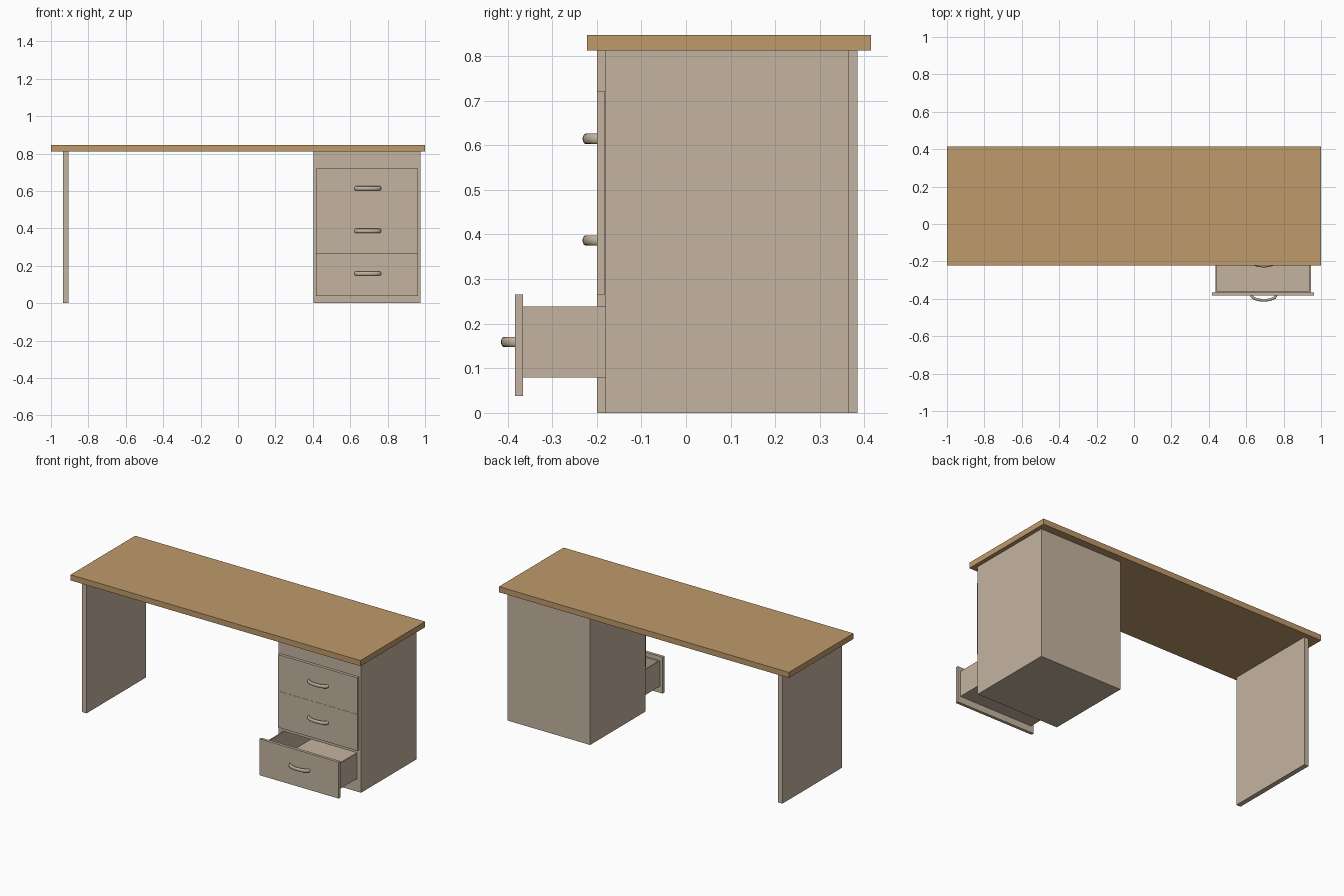
import bpy, bmesh, math
from mathutils import Vector

if "Cube" in bpy.data.objects:
    bpy.data.objects.remove(bpy.data.objects["Cube"])


def material(name, rgb):
    m = bpy.data.materials.new(name)
    m.diffuse_color = (*rgb, 1)
    m.use_nodes = True
    m.node_tree.nodes["Principled BSDF"].inputs["Base Color"].default_value = m.diffuse_color
    return m


WOOD = material("warm wood", (0.52, 0.32, 0.145))
BEIGE = material("beige laminate", (0.558, 0.456, 0.352))


def finish(name, bm, mat):
    bmesh.ops.recalc_face_normals(bm, faces=bm.faces)
    me = bpy.data.meshes.new(name)
    bm.to_mesh(me)
    bm.free()
    me.materials.append(mat)
    ob = bpy.data.objects.new(name, me)
    bpy.context.collection.objects.link(ob)
    return ob


def add_box(bm, x, y, z):
    verts = bmesh.ops.create_cube(bm, size=1)["verts"]
    for v in verts:
        v.co = [(a + b) / 2 + c * (b - a) for (a, b), c in zip((x, y, z), v.co)]
    return verts


def boxes(name, mat, *specs):
    bm = bmesh.new()
    for s in specs:
        add_box(bm, *s)
    return finish(name, bm, mat)


def tray(name, x, y, z, wall):
    """Open-topped drawer box: the top face is inset and pushed down."""
    bm = bmesh.new()
    add_box(bm, x, y, z)
    top = max(bm.faces, key=lambda f: f.calc_center_median().z)
    bmesh.ops.inset_region(bm, faces=[top], thickness=wall)
    inner = bmesh.ops.extrude_discrete_faces(bm, faces=[top])["faces"][0]
    for v in inner.verts:
        v.co.z = z[0] + wall
    return finish(name, bm, BEIGE)


def bow_handle(name, cx, face_y, cz):
    """Bowed pull: an oval section swept along a flattened arc."""
    bm = bmesh.new()
    n, sides, rings = 12, 12, []
    for i in range(n + 1):
        a = math.pi * i / n
        centre = Vector((cx - 0.066 * math.cos(a), face_y + 0.003 - 0.028 * math.sin(a), cz))
        normal = Vector((-0.028 * math.cos(a), -0.066 * math.sin(a), 0)).normalized()
        ring = []
        for k in range(sides):
            b = 2 * math.pi * k / sides
            off = normal * 0.007 * math.cos(b) + Vector((0, 0, 0.0115 * math.sin(b)))
            ring.append(bm.verts.new(centre + off))
        rings.append(ring)
    for r, s in zip(rings, rings[1:]):
        for k in range(sides):
            m = (k + 1) % sides
            bm.faces.new((r[k], r[m], s[m], s[k]))
    bm.faces.new(rings[0])
    bm.faces.new(rings[-1])
    for f in bm.faces:
        f.smooth = len(f.verts) == 4
    return finish(name, bm, BEIGE)


# Desktop and left side panel
boxes("desktop", WOOD, ((-1, 1), (-0.222, 0.415), (0.812, 0.847)))
boxes("left_leg_panel", BEIGE, ((-0.935, -0.905), (-0.2, 0.385), (0, 0.812)))

# Drawer cabinet with three recesses
PITCH = 0.2277
cabinet = boxes("drawer_cabinet", BEIGE, ((0.405, 0.975), (-0.18, 0.366), (0, 0.812)))
cutter = boxes("recess_cutter", BEIGE, *[
    ((0.432, 0.948), (-0.25, 0.345), (0.076 + PITCH * i, 0.241 + PITCH * i)) for i in range(3)])
cutter.hide_render = True
cutter.hide_set(True)
cut = cabinet.modifiers.new("recesses", "BOOLEAN")
cut.object = cutter
cut.operation = "DIFFERENCE"
cut.solver = "EXACT"

# Drawers: the lowest one is pulled out
for i, label in enumerate(("bottom", "middle", "top")):
    back = -0.365 if i == 0 else -0.182
    front, dz = back - 0.018, PITCH * i
    boxes(label + "_drawer_front", BEIGE,
          ((0.417, 0.963), (front, back), (0.038 + dz, 0.265 + dz)))
    tray(label + "_drawer_box", (0.435, 0.945), (back, back + 0.5), (0.079 + dz, 0.238 + dz), 0.01)
    bow_handle(label + "_drawer_handle", 0.694, front, 0.159 + dz)
